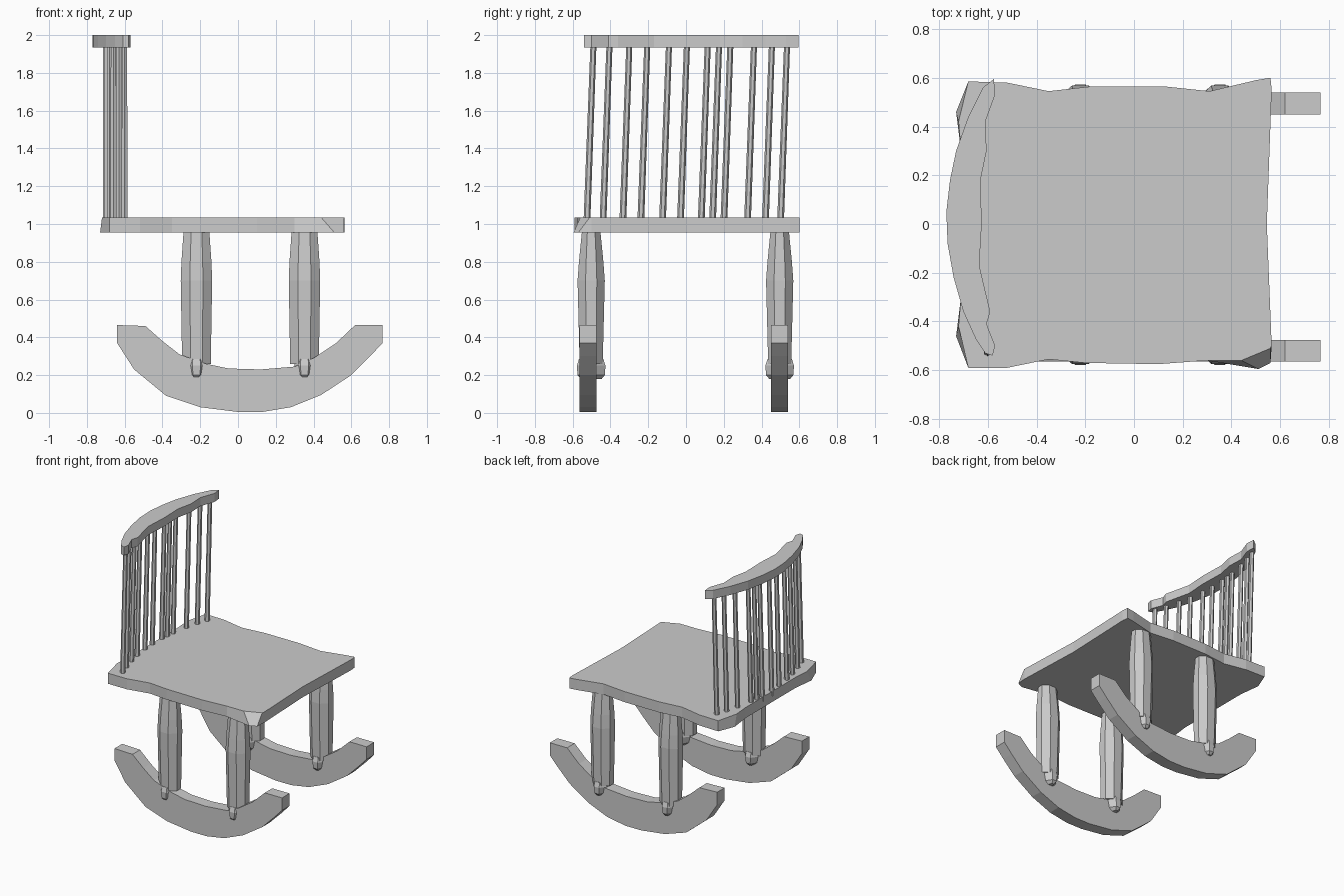
import bpy, bmesh, math
from mathutils import Vector

# Remove the default object
cube = bpy.data.objects.get("Cube")
if cube:
    bpy.data.objects.remove(cube, do_unlink=True)

# Single plain material
grey = bpy.data.materials.new("plain_grey")
grey.use_nodes = True
colour = (0.6, 0.6, 0.6, 1)
grey.diffuse_color = colour
grey.node_tree.nodes["Principled BSDF"].inputs["Base Color"].default_value = colour


def finish(name, bm):
    """Turn a bmesh into a flat shaded, coloured object."""
    bmesh.ops.recalc_face_normals(bm, faces=bm.faces)
    mesh = bpy.data.meshes.new(name)
    bm.to_mesh(mesh)
    bm.free()
    mesh.materials.append(grey)
    obj = bpy.data.objects.new(name, mesh)
    bpy.context.collection.objects.link(obj)
    return obj


def loft(name, rings):
    """Bridge a list of matching vertex rings and cap both ends."""
    bm = bmesh.new()
    loops = [[bm.verts.new(p) for p in ring] for ring in rings]
    count = len(loops[0])
    for low, high in zip(loops, loops[1:]):
        for i in range(count):
            j = (i + 1) % count
            bm.faces.new((low[i], low[j], high[j], high[i]))
    bm.faces.new(loops[0])
    bm.faces.new(loops[-1])
    return finish(name, bm)


def ellipse(centre, rx, ry, sides):
    cx, cy, cz = centre
    angles = [math.tau * (i + 0.5) / sides for i in range(sides)]
    return [(cx + rx * math.cos(a), cy + ry * math.sin(a), cz) for a in angles]


def slab(name, outline, bottom, top, adjust=None):
    """Extrude a plan outline upwards, with optional shifts of top corners."""
    upper = [(x, y, top) for x, y in outline]
    for index, shift in (adjust or {}).items():
        upper[index] = tuple(Vector(upper[index]) + Vector(shift))
    return loft(name, [[(x, y, bottom) for x, y in outline], upper])


# Seat: wavy plank with worn corners
seat_outline = [
    (-.68, .585), (-.52, .58), (-.35, .545), (-.17, .565), (.12, .565),
    (.31, .545), (.5, .59), (.56, .6), (.565, .55), (.545, 0), (.565, -.5),
    (.56, -.57), (.51, -.595), (.3, -.56), (.1, -.575), (-.2, -.57),
    (-.35, -.555), (-.52, -.59), (-.68, -.59), (-.73, -.46), (-.71, -.3),
    (-.71, .3), (-.73, .46)]
slab("seat", seat_outline, .955, 1.035,
     {11: (0, .06, 0), 12: (-.07, .035, 0), 19: (.01, .04, 0), 22: (.01, -.04, 0)})

# Top rail: curved crescent
rail_outline = [
    (-.575, .595), (-.62, .56), (-.68, .44), (-.73, .3), (-.755, .18),
    (-.77, .05), (-.765, -.08), (-.74, -.22), (-.7, -.36), (-.65, -.47),
    (-.61, -.53), (-.58, -.54), (-.57, -.5), (-.605, -.41), (-.59, -.36),
    (-.635, -.17), (-.625, 0), (-.63, .18), (-.605, .3), (-.61, .42),
    (-.57, .53)]
slab("top_rail", rail_outline, 1.935, 2)

# Back spindles: slim, slightly leaning sticks along the rail curve
spindle_feet = [-.525, -.44, -.335, -.24, -.125, -.03, .08, .14, .2, .325, .42, .5]
for i, y in enumerate(spindle_feet):
    x = -.7 + .36 * y * y
    lean = .035
    loft(f"spindle_{i + 1}", [
        ellipse((x, y, 1), .018, .018, 6),
        ellipse((x, y + lean, 1.95), .016, .016, 6)])

# Rockers: curved runners, lower edge slightly narrowed
rocker_profile = [
    (-.64, .465), (-.64, .37), (-.55, .23), (-.38, .09), (-.2, .03), (0, .005),
    (.13, .005), (.28, .03), (.44, .095), (.6, .2), (.7, .3), (.765, .37),
    (.765, .465), (.62, .465), (.52, .37), (.4, .29), (.3, .245), (.12, .23),
    (-.05, .235), (-.17, .26), (-.31, .31), (-.4, .38), (-.49, .46)]
for name, y0, y1 in (("front_rocker", -.565, -.475), ("back_rocker", .45, .54)):
    loft(name, [[(x, y, z) for x, z in rocker_profile] for y in (y0, y1)])

# Legs: eight sided swelling posts, each with a foot knob through the rocker
leg_rings = [(.26, .082, .066), (.7, .09, .078), (.8, .086, .07), (.97, .073, .052)]
knob_rings = [(.18, .022, .06), (.2, .046, .078), (.25, .058, .082), (.285, .05, .07)]
for side, y in (("front", -.502), ("back", .496)):
    for end, x in (("right", -.22), ("left", .352)):
        for part, rings in (("leg", leg_rings), ("foot", knob_rings)):
            loft(f"{side}_{end}_{part}",
                 [ellipse((x, y, z), rx, ry, 8) for z, rx, ry in rings])
